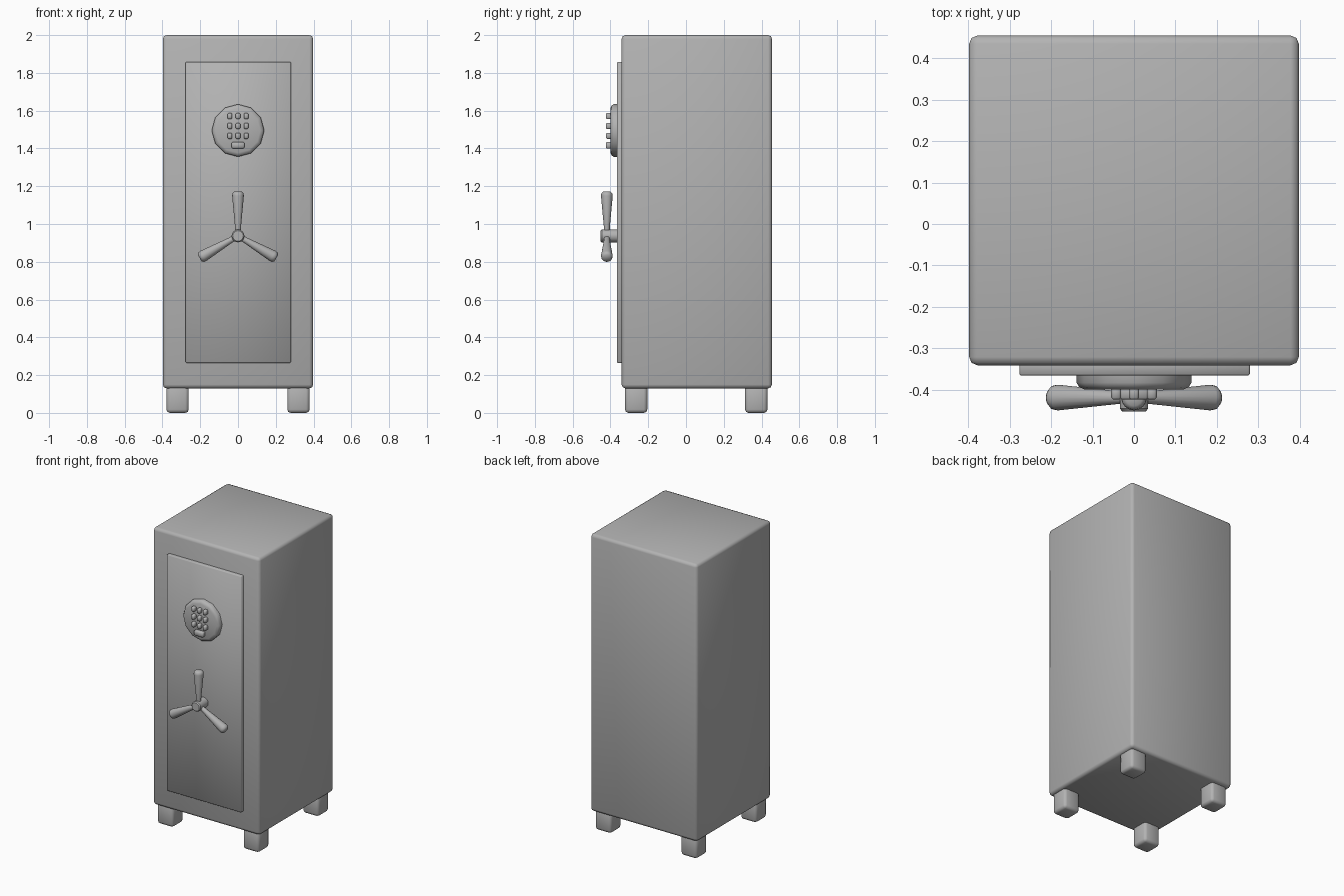
import bpy, bmesh
from math import radians, pi
from mathutils import Matrix, Vector

if "Cube" in bpy.data.objects:
    bpy.data.objects.remove(bpy.data.objects["Cube"], do_unlink=True)

steel = bpy.data.materials.new("grey_steel")
steel.use_nodes = True
GREY = (0.45, 0.45, 0.45, 1)
steel.diffuse_color = GREY
steel.node_tree.nodes["Principled BSDF"].inputs["Base Color"].default_value = GREY


def finish(name, bm, angle):
    bmesh.ops.recalc_face_normals(bm, faces=bm.faces)
    mesh = bpy.data.meshes.new(name)
    bm.to_mesh(mesh)
    bm.free()
    mesh.materials.append(steel)
    obj = bpy.data.objects.new(name, mesh)
    bpy.context.collection.objects.link(obj)
    bpy.ops.object.select_all(action="DESELECT")
    obj.select_set(True)
    bpy.context.view_layer.objects.active = obj
    bpy.ops.object.shade_smooth_by_angle(angle=radians(angle))
    return obj


def box(name, low, high, bevel, segments=2, angle=60):
    low, high = Vector(low), Vector(high)
    bm = bmesh.new()
    bmesh.ops.create_cube(bm, size=1)
    bmesh.ops.scale(bm, vec=high - low, verts=bm.verts)
    bmesh.ops.translate(bm, vec=(low + high) / 2, verts=bm.verts)
    bmesh.ops.bevel(bm, geom=bm.edges[:], offset=bevel, segments=segments,
                    profile=0.5, affect="EDGES")
    return finish(name, bm, angle)


def lathe(name, profile, sides, matrix, angle=40):
    """Spin (radius, height) points about local z, then place the result."""
    bm = bmesh.new()
    rings = []
    for r, h in profile:
        ring = [bm.verts.new(Matrix.Rotation(2 * pi * i / sides, 3, "Z") @ Vector((r, 0, h)))
                for i in range(sides)]
        rings.append(ring)
    for a, b in zip(rings, rings[1:]):
        for i in range(sides):
            j = (i + 1) % sides
            bm.faces.new((a[i], a[j], b[j], b[i]))
    bm.faces.new(rings[0])
    bm.faces.new(rings[-1])
    bmesh.ops.transform(bm, matrix=matrix, verts=bm.verts)
    return finish(name, bm, angle)


# Cabinet and door
box("cabinet", (-0.398, -0.341, 0.13), (0.398, 0.455, 2.0), 0.02)
box("door", (-0.277, -0.366, 0.265), (0.28, -0.32, 1.858), 0.004, 1)

# Four feet
for side, x in (("left", 0.32), ("right", -0.32)):
    for end, y in (("front", -0.264), ("back", 0.372)):
        box(f"{end}_{side}_foot", (x - 0.059, y - 0.059, 0),
            (x + 0.059, y + 0.059, 0.15), 0.018)

# Round keypad with a rounded front rim
to_front = Matrix.Rotation(pi / 2, 4, "X")
lathe("keypad_base", [(0.139, 0.35), (0.139, 0.383), (0.132, 0.394), (0.118, 0.4)],
      12, Matrix.Translation((0, 0, 1.495)) @ to_front, 35)


def key(name, x, z, width, height):
    box(name, (x - width / 2, -0.424, z - height / 2),
        (x + width / 2, -0.39, z + height / 2), 0.005, 1, 50)


for row in range(3):
    for col in range(3):
        key(f"key_{row * 3 + col + 1}", (col - 1) * 0.043, 1.571 - row * 0.052, 0.024, 0.032)
key("enter_key", 0, 1.417, 0.068, 0.034)

# Three-spoke handle
hub = Matrix.Translation((0, 0, 0.937))
lathe("handle_hub", [(0.034, 0.35), (0.034, 0.446), (0.028, 0.453)], 16, hub @ to_front)
spoke = [(0.014, 0), (0.016, 0.05), (0.031, 0.212), (0.029, 0.225), (0.02, 0.234)]
for i, part in enumerate(("top", "left", "right")):
    turn = Matrix.Rotation(i * 2 * pi / 3, 4, "Y")
    lathe(f"{part}_handle_spoke", spoke, 16,
          Matrix.Translation((0, -0.419, 0.937)) @ turn, 60)
